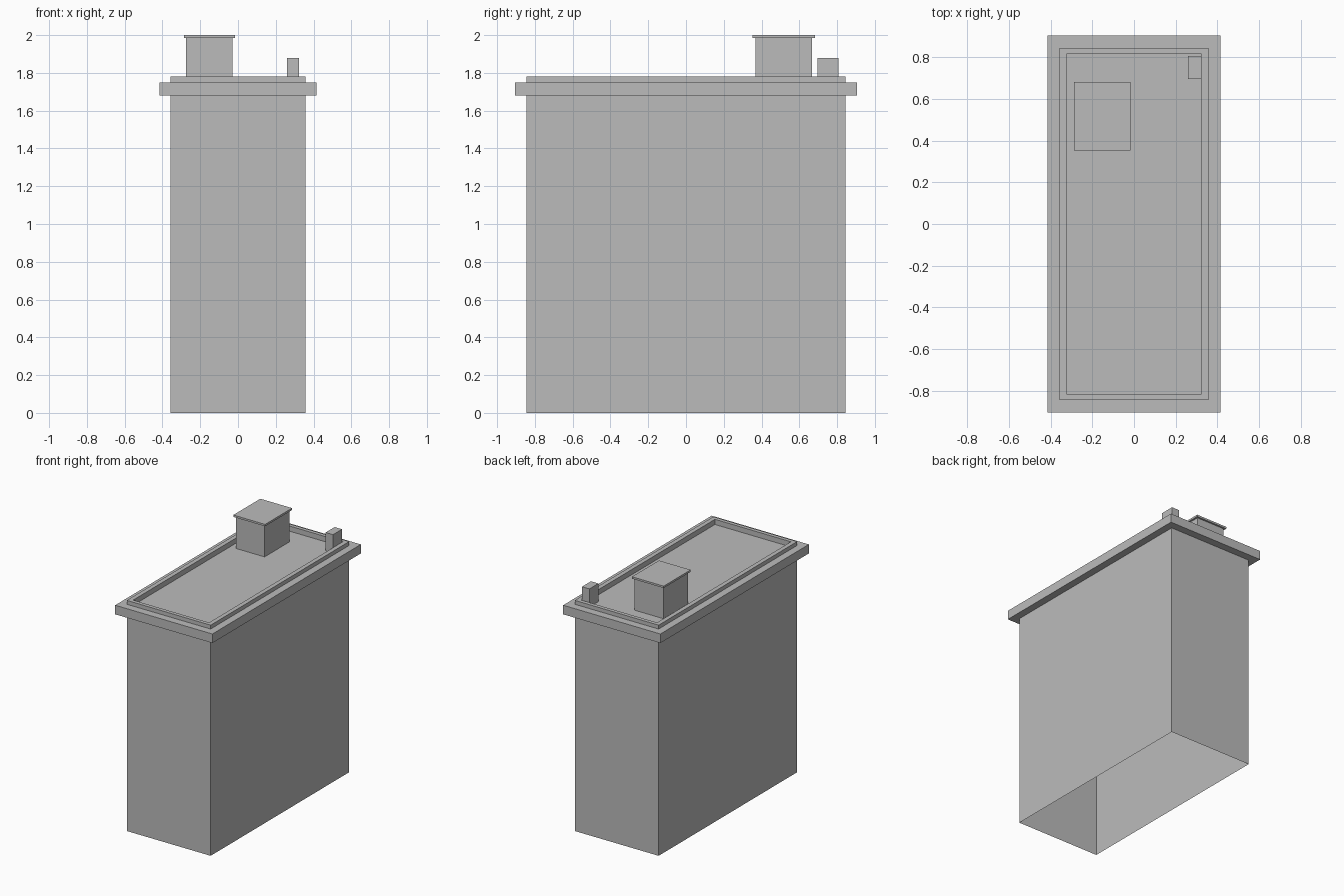
import bpy
import bmesh

default = bpy.data.objects.get("Cube")
if default:
    bpy.data.objects.remove(default, do_unlink=True)

grey = bpy.data.materials.new("plain grey")
grey.use_nodes = True
grey.diffuse_color = (0.5, 0.5, 0.5, 1)
grey.node_tree.nodes["Principled BSDF"].inputs["Base Color"].default_value = grey.diffuse_color


def stack(name, rings, center=(0, 0), top=False, bottom=False):
    """Skin a series of rectangles (half width, half depth, height)."""
    bm = bmesh.new()
    loops = []
    for hx, hy, z in rings:
        corners = ((-1, -1), (1, -1), (1, 1), (-1, 1))
        loops.append([bm.verts.new((center[0] + sx * hx, center[1] + sy * hy, z))
                      for sx, sy in corners])
    for low, high in zip(loops, loops[1:]):
        for i in range(4):
            j = (i + 1) % 4
            bm.faces.new((low[i], low[j], high[j], high[i]))
    if top:
        bm.faces.new(loops[-1])
    if bottom:
        bm.faces.new(loops[0][::-1])
    mesh = bpy.data.meshes.new(name)
    bm.to_mesh(mesh)
    bm.free()
    mesh.materials.append(grey)
    obj = bpy.data.objects.new(name, mesh)
    bpy.context.collection.objects.link(obj)
    return obj


def box(name, x0, x1, y0, y1, z0, z1, bottom=True):
    hx, hy = (x1 - x0) / 2, (y1 - y0) / 2
    return stack(name, [(hx, hy, z0), (hx, hy, z1)],
                 ((x0 + x1) / 2, (y0 + y1) / 2), top=True, bottom=bottom)


# Main dimensions
wall = (0.358, 0.845)
ledge = (0.415, 0.905)
inner = (0.324, 0.816)
ledge_low, ledge_high = 1.68, 1.75
deck, rim = 1.74, 1.78

# Walls, open underneath
stack("building_walls", [(*wall, 0), (*wall, ledge_low)])

# Projecting cornice around the roof line
stack("cornice", [(*wall, ledge_low), (*ledge, ledge_low),
                  (*ledge, ledge_high), (*wall, ledge_high)])

# Raised parapet with the sunken roof deck inside
stack("parapet_and_roof", [(*wall, ledge_high), (*wall, rim),
                           (*inner, rim), (*inner, deck)], top=True)

# Rooftop stair house with thin overhanging cap
box("stair_house", -0.274, -0.03, 0.367, 0.668, deck, 1.985, bottom=False)
box("stair_house_cap", -0.287, -0.016, 0.353, 0.682, 1.985, 2.0)

# Chimney in the back corner
box("chimney", 0.26, 0.323, 0.697, 0.807, deck, 1.88, bottom=False)
